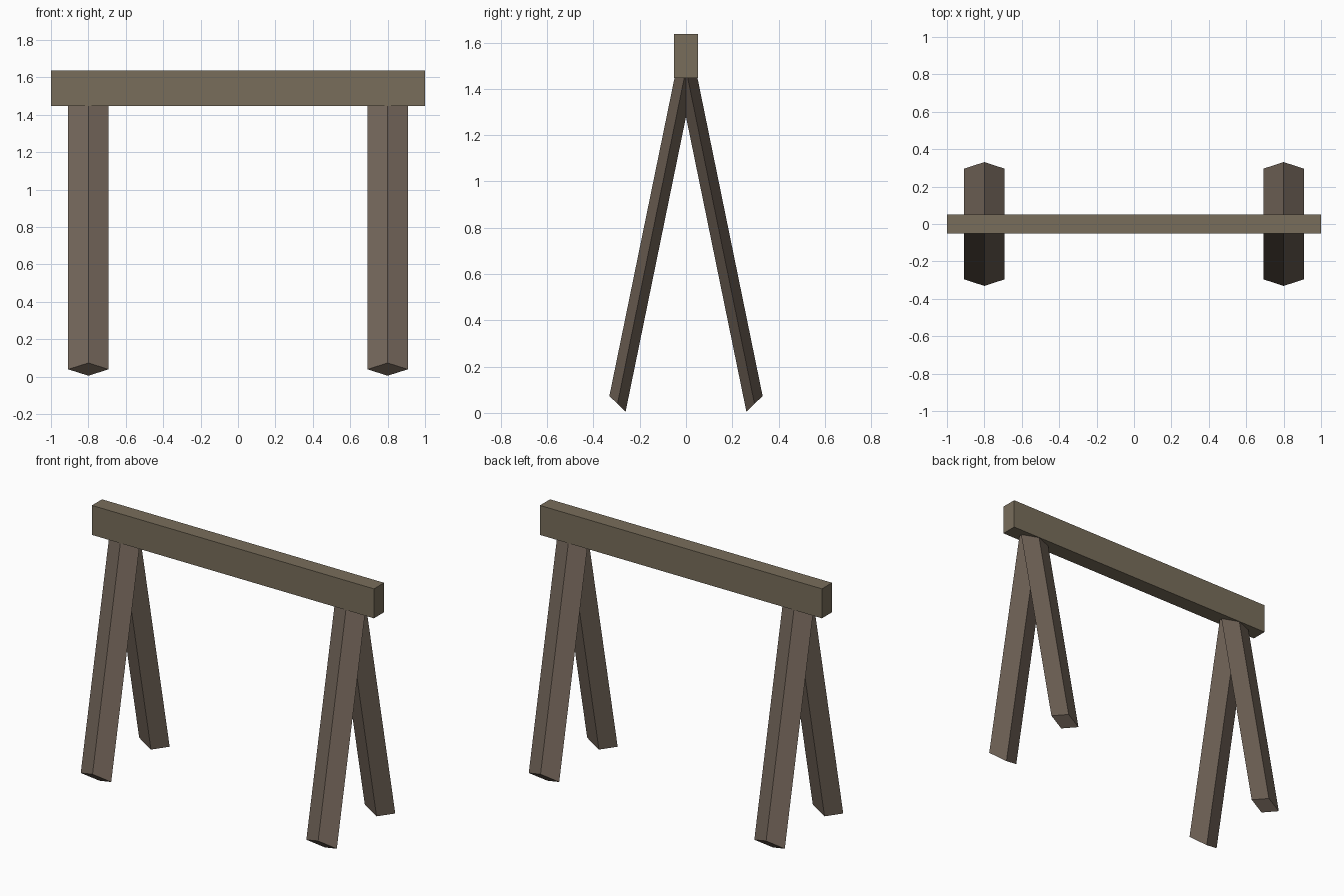
import bpy, bmesh
from mathutils import Vector

if "Cube" in bpy.data.objects:
    bpy.data.objects.remove(bpy.data.objects["Cube"])


def material(name, rgb):
    mat = bpy.data.materials.new(name)
    mat.diffuse_color = (*rgb, 1)
    mat.use_nodes = True
    mat.node_tree.nodes["Principled BSDF"].inputs["Base Color"].default_value = mat.diffuse_color
    return mat


def add_prism(name, ring, axis, mat):
    """Sweep a flat four-sided outline along a straight axis vector."""
    bm = bmesh.new()
    face = bm.faces.new([bm.verts.new(p) for p in ring])
    swept = bmesh.ops.extrude_face_region(bm, geom=[face], use_keep_orig=True)
    top = [v for v in swept["geom"] if isinstance(v, bmesh.types.BMVert)]
    bmesh.ops.translate(bm, verts=top, vec=Vector(axis))
    bmesh.ops.recalc_face_normals(bm, faces=bm.faces)
    mesh = bpy.data.meshes.new(name)
    bm.to_mesh(mesh)
    bm.free()
    mesh.materials.append(mat)
    obj = bpy.data.objects.new(name, mesh)
    bpy.context.collection.objects.link(obj)


beam_wood = material("beam_wood", (0.19, 0.155, 0.105))
leg_wood = material("leg_wood", (0.17, 0.13, 0.10))

# Top beam
y, z0, z1 = 0.051, 1.447, 1.636
add_prism("top_beam", [(-1, -y, z0), (-1, y, z0), (-1, y, z1), (-1, -y, z1)],
          (2, 0, 0), beam_wood)

# Splayed diamond-section legs with slanted ends; tops are buried in the beam
for x, side in ((-0.8, "left"), (0.8, "right")):
    for s, end in ((-1, "front"), (1, "back")):
        ring = [(x, s * 0.331, 0.073), (x + 0.108, s * 0.296, 0.039),
                (x, s * 0.261, 0.005), (x - 0.108, s * 0.296, 0.039)]
        add_prism(f"{end}_{side}_leg", ring, (0, -s * 0.297, 1.45), leg_wood)
